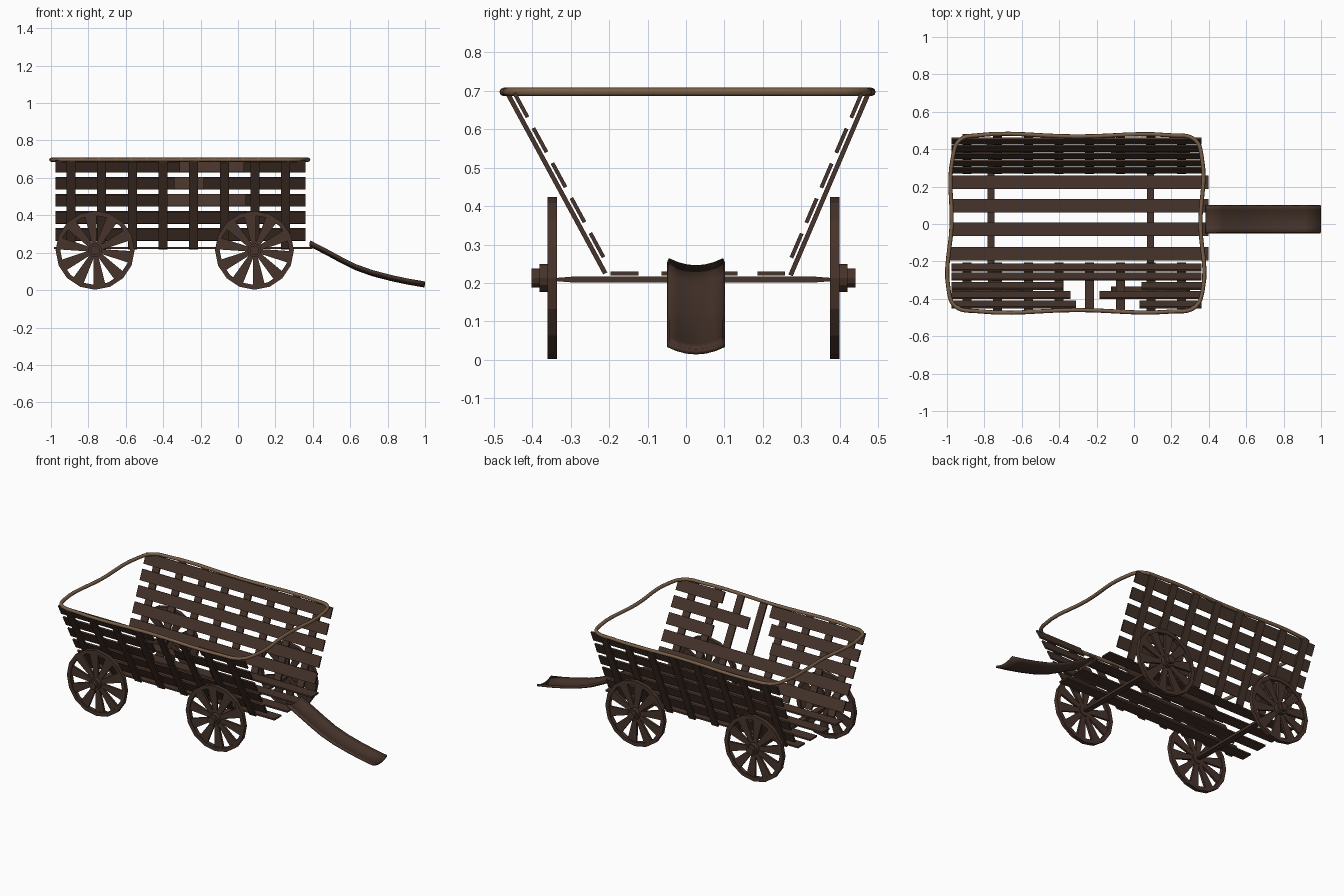
import bpy, bmesh, math
from mathutils import Matrix, Vector

cube = bpy.data.objects.get("Cube")
if cube:
    bpy.data.objects.remove(cube, do_unlink=True)


def material(name, colour):
    m = bpy.data.materials.new(name)
    m.use_nodes = True
    m.diffuse_color = colour
    bsdf = m.node_tree.nodes["Principled BSDF"]
    bsdf.inputs["Base Color"].default_value = colour
    bsdf.inputs["Roughness"].default_value = 0.8
    return m


DARK = material("dark_wood", (0.062, 0.034, 0.024, 1))
LIGHT = material("light_wood", (0.19, 0.115, 0.065, 1))


def finish(name, bm, mat=DARK, smooth=False):
    bmesh.ops.recalc_face_normals(bm, faces=bm.faces)
    mesh = bpy.data.meshes.new(name)
    bm.to_mesh(mesh)
    bm.free()
    mesh.materials.append(mat)
    obj = bpy.data.objects.new(name, mesh)
    bpy.context.collection.objects.link(obj)
    if smooth:
        bpy.ops.object.select_all(action='DESELECT')
        obj.select_set(True)
        bpy.context.view_layer.objects.active = obj
        bpy.ops.object.shade_smooth_by_angle(angle=math.radians(40))
    return obj


def box(bm, centre, size, frame=None):
    mat = Matrix.Translation(centre) @ (frame or Matrix()) @ Matrix.Diagonal((*size, 1))
    bmesh.ops.create_cube(bm, size=1, matrix=mat)


def disc(bm, centre, radius, depth, sides):
    mat = Matrix.Translation(centre) @ Matrix.Rotation(math.pi / 2, 4, 'X')
    bmesh.ops.create_cone(bm, cap_ends=True, segments=sides, radius1=radius,
                          radius2=radius, depth=depth, matrix=mat)


# Sloping side walls: outer posts with slats fixed on the inside
X0, X1 = -0.976, 0.361
POSTS = [-0.893 + 0.164 * i for i in range(8)]


def wall(name, foot, head, gaps):
    a, b = Vector((0, *foot)), Vector((0, *head))
    up = (b - a).normalized()
    inward = Vector((0, -math.copysign(up.z, foot[0]), abs(up.y)))
    frame = Matrix((Vector((1, 0, 0)), inward, up)).transposed().to_4x4()
    bm = bmesh.new()
    for x in POSTS:
        box(bm, (a + b) / 2 + Vector((x, 0, 0)), (0.048, 0.012, (b - a).length), frame)
    finish(name + "_posts", bm)
    bm = bmesh.new()
    for row in range(5):
        z = 0.655 - 0.091 * row
        centre = a.lerp(b, (z - a.z) / (b.z - a.z)) + inward * 0.016
        left, right = gaps.get(row, (0, 0))
        spans = [(X0, left), (right, X1)] if row in gaps else [(X0, X1)]
        for s, e in spans:
            box(bm, centre + Vector(((s + e) / 2, 0, 0)),
                (e - s, 0.010, 0.063 / up.z), frame)
    finish(name + "_slats", bm)


wall("right_wall", (-0.21, 0.225), (-0.465, 0.695),
     {0: (-0.31, 0.03), 1: (-0.34, -0.184), 2: (-0.38, 0.04)})
wall("left_wall", (0.272, 0.22), (0.475, 0.695), {})

# Floor planks
bm = bmesh.new()
for y in (0.222, 0.098, -0.028, -0.16):
    box(bm, (-0.293, y, 0.225), (1.382, 0.072, 0.010))
finish("floor_planks", bm)

# Rounded top hoop
hoop = bpy.data.curves.new("top_hoop", 'CURVE')
hoop.dimensions = '3D'
hoop.bevel_depth = 0.011
hoop.bevel_resolution = 2
hoop.resolution_u = 6
outline = [(-0.99, -0.36), (-0.955, -0.44), (-0.84, -0.466), (-0.3, -0.46), (0.2, -0.468),
           (0.325, -0.445), (0.366, -0.36), (0.355, 0), (0.362, 0.36), (0.325, 0.45),
           (0.2, 0.474), (-0.3, 0.468), (-0.84, 0.474), (-0.93, 0.45), (-0.968, 0.36),
           (-0.975, 0)]
spline = hoop.splines.new('BEZIER')
spline.bezier_points.add(len(outline) - 1)
for point, (x, y) in zip(spline.bezier_points, outline):
    point.co = (x, y, 0.697)
    point.handle_left_type = point.handle_right_type = 'AUTO'
spline.use_cyclic_u = True
hoop.materials.append(LIGHT)
bpy.context.collection.objects.link(bpy.data.objects.new("top_hoop", hoop))

# Wheels: felloe ring, flared spokes, stepped hub
SPOKES, SIDES = 10, 16


def wheel(name, x, y, out):
    centre = Vector((x, y, 0.213))
    bm = bmesh.new()
    rings = []
    for i in range(SIDES):
        t = math.tau * i / SIDES
        d = Vector((math.cos(t), 0, math.sin(t)))
        rings.append([bm.verts.new(centre + d * r + Vector((0, h, 0)))
                      for r, h in ((0.186, -0.0125), (0.211, -0.0125),
                                   (0.211, 0.0125), (0.186, 0.0125))])
    for i in range(SIDES):
        p, q = rings[i], rings[(i + 1) % SIDES]
        for k in range(4):
            n = (k + 1) % 4
            bm.faces.new((p[k], p[n], q[n], q[k]))
    for i in range(SPOKES):
        turn = Matrix.Rotation(math.tau * (i + 0.3) / SPOKES, 4, 'Y')
        made = bmesh.ops.create_cube(bm, size=1)["verts"]
        for v in made:
            outer = v.co.x > 0
            v.co = Vector((0.192 if outer else 0.02,
                           v.co.y * 0.014,
                           v.co.z * (0.064 if outer else 0.022)))
        bmesh.ops.transform(bm, matrix=Matrix.Translation(centre) @ turn, verts=made)
    disc(bm, centre + Vector((0, out * 0.011, 0)), 0.037, 0.046, 12)
    disc(bm, centre + Vector((0, out * 0.043, 0)), 0.025, 0.022, 12)
    finish(name, bm)


for end, x in (("rear", -0.764), ("front", 0.088)):
    wheel(end + "_right_wheel", x, -0.3475, -1)
    wheel(end + "_left_wheel", x, 0.3865, 1)
    # Flat axle with tapered ends
    bm = bmesh.new()
    box(bm, (x, 0.02, 0.209), (0.038, 0.62, 0.016))
    for side in (-1, 1):
        face = max(bm.faces, key=lambda f: side * f.calc_center_median().y)
        tip = bmesh.ops.extrude_discrete_faces(bm, faces=[face])["faces"][0]
        mid = tip.calc_center_median()
        for v in tip.verts:
            v.co = mid + (v.co - mid) * 0.4 + Vector((0, side * 0.06, 0))
    finish(end + "_axle", bm)

# Curved, trough-shaped drawbar
path = [(0.385, 0.249), (0.47, 0.205), (0.55, 0.162), (0.63, 0.122),
        (0.72, 0.09), (0.82, 0.064), (0.91, 0.045), (0.998, 0.030)]
bm = bmesh.new()
rows = []
for x, z in path:
    rows.append([bm.verts.new((x, 0.026 + 0.073 * s, z - 0.009 + 0.019 * s * s))
                 for s in (-1, -0.67, -0.33, 0, 0.33, 0.67, 1)])
for p, q in zip(rows, rows[1:]):
    for k in range(len(p) - 1):
        bm.faces.new((p[k], q[k], q[k + 1], p[k + 1]))
drawbar = finish("drawbar", bm, smooth=True)
solid = drawbar.modifiers.new("thickness", 'SOLIDIFY')
solid.thickness = 0.014
solid.offset = 0
